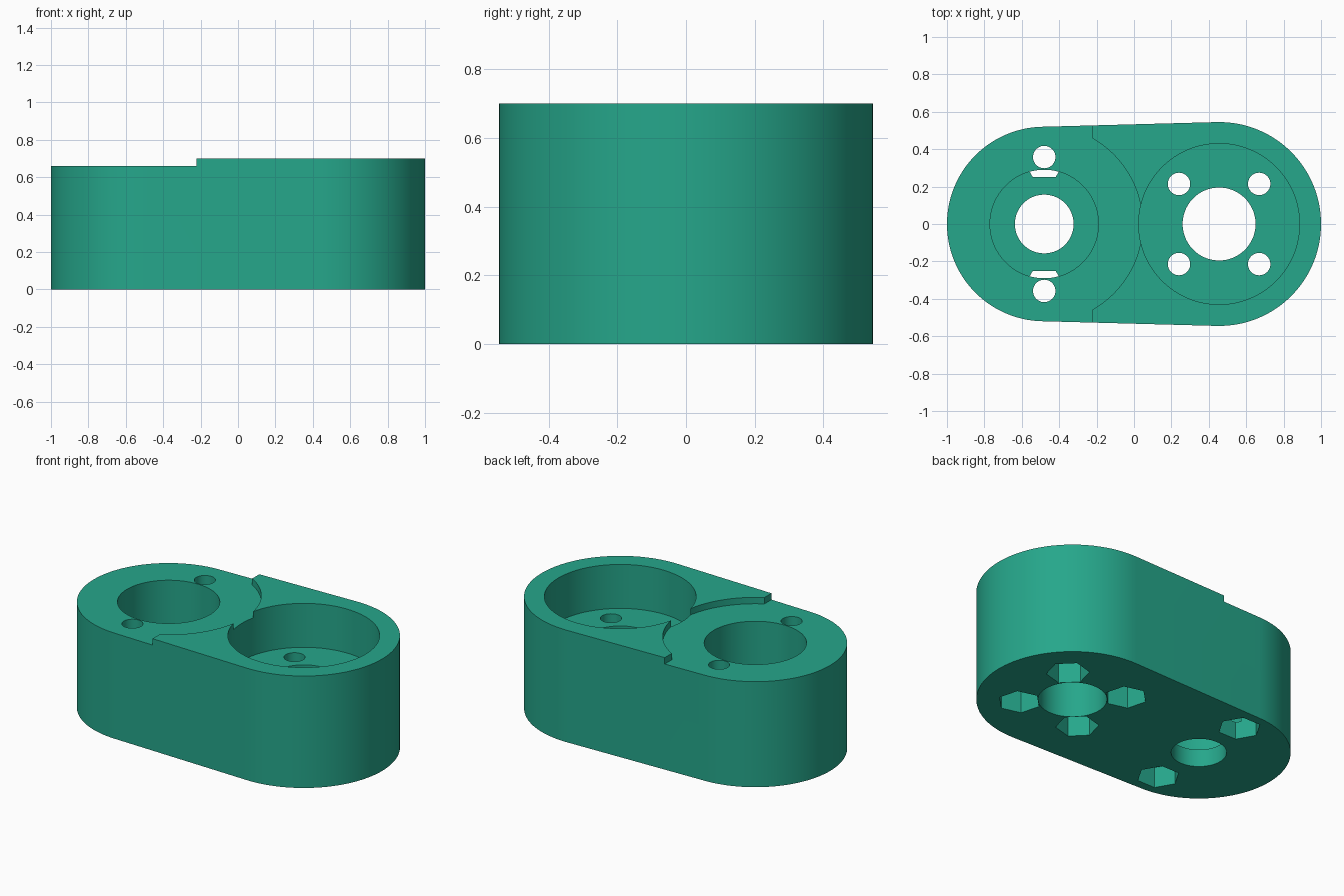
import bpy, bmesh, math

if "Cube" in bpy.data.objects:
    bpy.data.objects.remove(bpy.data.objects["Cube"])

LEFT, RIGHT = (-0.48, 0.0), (0.455, 0.0)
R_LEFT, R_RIGHT = 0.52, 0.545
TOP, LOW_TOP = 0.70, 0.66

teal = bpy.data.materials.new("teal plastic")
teal.diffuse_color = (0.019, 0.385, 0.258, 1)
teal.use_nodes = True
teal.node_tree.nodes["Principled BSDF"].inputs["Base Color"].default_value = teal.diffuse_color


def prism(name, points, z0, z1):
    """Extrude a closed outline from z0 to z1."""
    bm = bmesh.new()
    face = bm.faces.new([bm.verts.new((x, y, z0)) for x, y in points])
    new = bmesh.ops.extrude_face_region(bm, geom=[face])["geom"]
    for v in new:
        if isinstance(v, bmesh.types.BMVert):
            v.co.z = z1
    bmesh.ops.recalc_face_normals(bm, faces=bm.faces)
    mesh = bpy.data.meshes.new(name)
    bm.to_mesh(mesh)
    bm.free()
    mesh.materials.append(teal)
    obj = bpy.data.objects.new(name, mesh)
    bpy.context.collection.objects.link(obj)
    return obj


def arc(center, r, a0, a1, n):
    return [(center[0] + r * math.cos(a0 + (a1 - a0) * i / n),
             center[1] + r * math.sin(a0 + (a1 - a0) * i / n)) for i in range(n + 1)]


def ring(center, r, n=96, start=0.0):
    return arc(center, r, start, start + math.tau, n)[:-1]


# Body: two round ends joined by tangent sides
t = math.acos((R_RIGHT - R_LEFT) / (RIGHT[0] - LEFT[0]))
t = math.pi - t  # tangent angle measured from +x
outline = arc(RIGHT, R_RIGHT, -t, t, 64) + arc(LEFT, R_LEFT, t, math.tau - t, 64)
body = prism("housing_body", outline, 0, TOP)

cutters = []


def cut(name, points, z0, z1):
    cutters.append(prism(name, points, z0, z1))


# Lowered top around the left end
cut("step_end", [(-1.2, -0.8), (-0.222, -0.8), (-0.222, 0.8), (-1.2, 0.8)], LOW_TOP, 1)
cut("step_round", ring(LEFT, 0.525, 128), LOW_TOP, 1.1)

# Large pockets and shaft holes
cut("left_pocket", ring(LEFT, 0.29), 0.11, 1.2)
cut("right_pocket", ring(RIGHT, 0.43, 128), 0.425, 1.2)
cut("left_shaft_hole", ring(LEFT, 0.157), -0.2, 1.3)
cut("right_shaft_hole", ring(RIGHT, 0.195), -0.2, 1.3)


# Bolt holes with hexagonal nut recesses underneath
def bolt(center, radius, angle, nut_depth):
    p = (center[0] + radius * math.cos(angle), center[1] + radius * math.sin(angle))
    cut("bolt_hole", ring(p, 0.06, 40), -0.2, 1.4)
    cut("nut_recess", ring(p, 0.123, 6, angle + math.pi / 2), -0.1, nut_depth)


for a in (90, 270):
    bolt(LEFT, 0.358, math.radians(a), 0.13)
for a in (45, 135, 225, 315):
    bolt(RIGHT, 0.303, math.radians(a), 0.21)

# Apply every cut, then remove the cutters
bpy.context.view_layer.objects.active = body
for c in cutters:
    mod = body.modifiers.new(c.name, 'BOOLEAN')
    mod.operation = 'DIFFERENCE'
    mod.solver = 'EXACT'
    mod.object = c
    bpy.ops.object.modifier_apply(modifier=mod.name)
    bpy.data.objects.remove(c, do_unlink=True)

bpy.ops.object.select_all(action='DESELECT')
body.select_set(True)
bpy.ops.object.shade_smooth_by_angle(angle=math.radians(30))
